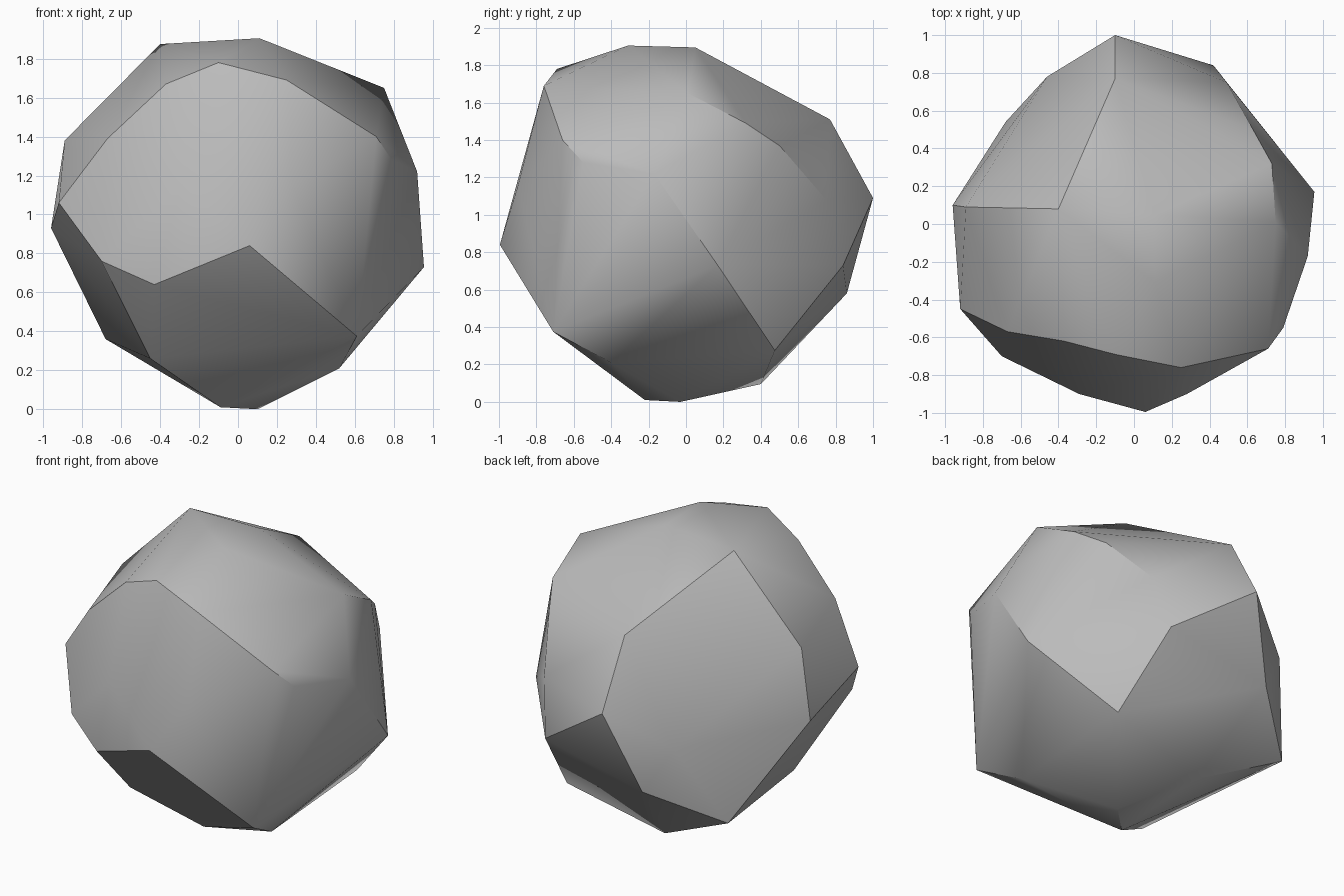
import bpy
import bmesh
import math


def remove_default_cube():
    cube = bpy.data.objects.get("Cube")
    if cube:
        bpy.data.objects.remove(cube, do_unlink=True)


def make_material(name, colour):
    material = bpy.data.materials.new(name)
    material.use_nodes = True
    material.diffuse_color = colour
    for node in material.node_tree.nodes:
        if node.type == 'BSDF_PRINCIPLED':
            node.inputs["Base Color"].default_value = colour
            node.inputs["Roughness"].default_value = 0.9
    return material


def hull_object(name, corners, material, smooth_angle):
    """Wrap a convex skin round the corner points and shade it."""
    bm = bmesh.new()
    for corner in corners:
        bm.verts.new(corner)
    bmesh.ops.convex_hull(bm, input=bm.verts[:])
    loose = [vert for vert in bm.verts if not vert.link_faces]
    bmesh.ops.delete(bm, geom=loose, context='VERTS')
    bmesh.ops.recalc_face_normals(bm, faces=bm.faces[:])

    mesh = bpy.data.meshes.new(name)
    bm.to_mesh(mesh)
    bm.free()
    mesh.materials.append(material)

    obj = bpy.data.objects.new(name, mesh)
    bpy.context.collection.objects.link(obj)
    bpy.ops.object.select_all(action='DESELECT')
    obj.select_set(True)
    bpy.context.view_layer.objects.active = obj
    bpy.ops.object.shade_smooth_by_angle(angle=smooth_angle)
    return obj


# Corners of the boulder, grouped by the part of the stone they shape
crown = [
    (.11, -.31, 1.905), (.11, .05, 1.895), (-.4, .08, 1.875),
    (.75, .01, 1.65), (-.1, .77, 1.51), (-.89, .09, 1.38),
]
front_brow = [
    (.71, -.66, 1.4), (.25, -.76, 1.69), (-.1, -.69, 1.78),
    (-.37, -.62, 1.67), (-.67, -.57, 1.39), (-.92, -.45, 1.06),
]
front_bulge = [
    (.06, -.995, .84), (-.29, -.9, 1.15), (.28, -.9, 1.15),
    (-.43, -.83, .64), (-.7, -.7, .76), (.61, -.71, .375),
]
left_flank = [
    (.79, -.55, 1.28), (.92, -.17, 1.22), (.955, .17, .73),
    (.73, .32, 1.49), (.63, .5, 1.37), (.49, .75, 1.08),
]
back_and_right = [
    (-.1, 1, 1.09), (.42, .84, .73), (-.46, .78, .87),
    (-.29, .86, .58), (-.68, .54, .36), (-.96, .1, .93),
]
foot = [
    (.52, .475, .275), (.52, -.4, .21), (-.45, -.46, .26),
    (-.13, .4, .095), (.1, -.03, 0), (-.09, -.22, .01),
]

remove_default_cube()
stone_grey = make_material("stone grey", (.5, .5, .5, 1))
all_corners = crown + front_brow + front_bulge + left_flank + back_and_right + foot
hull_object("boulder", all_corners, stone_grey, math.radians(30))
